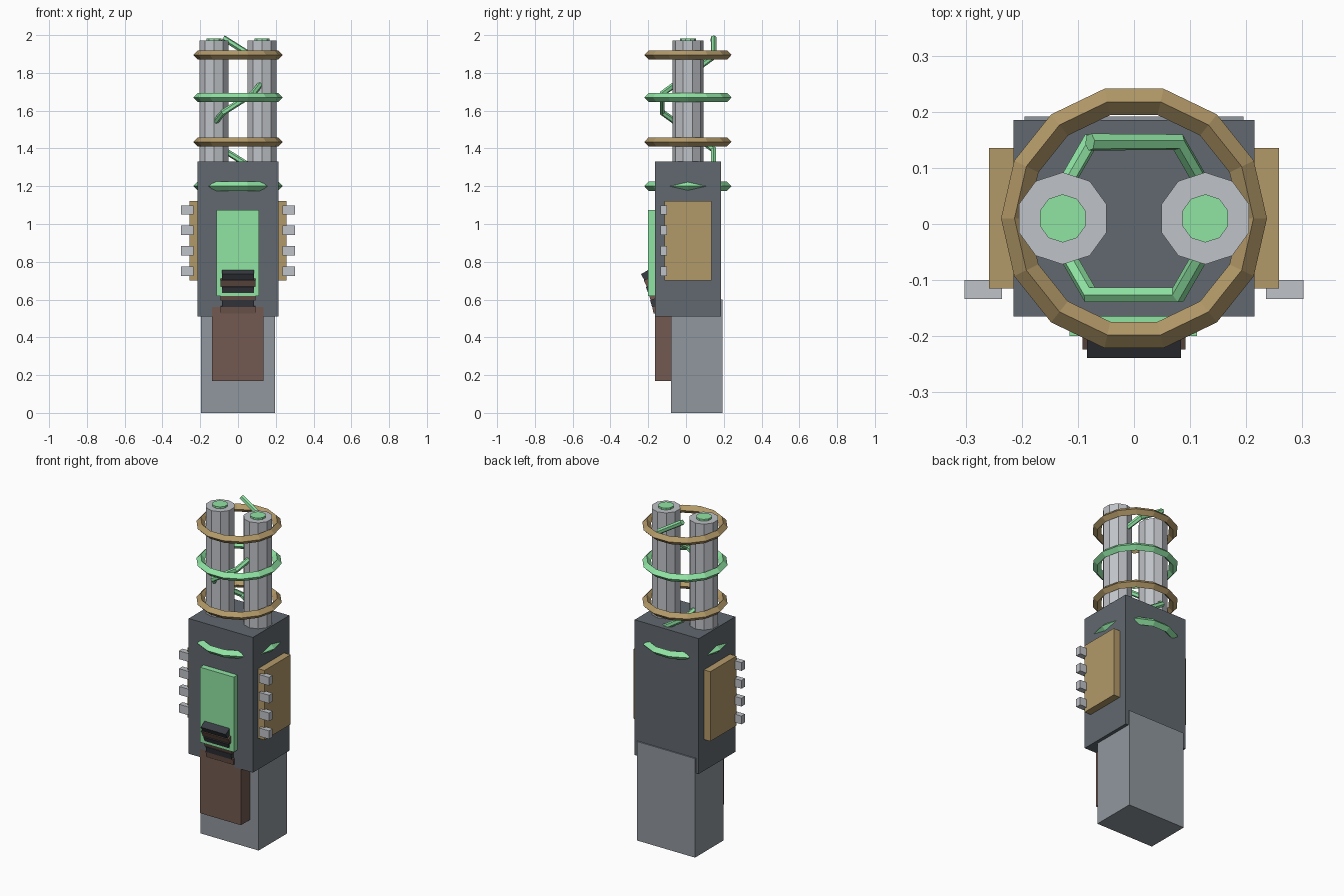
import bpy
from math import radians, cos, sin

if "Cube" in bpy.data.objects:
    bpy.data.objects.remove(bpy.data.objects["Cube"])


def material(name, rgb):
    m = bpy.data.materials.new(name)
    m.diffuse_color = (*rgb, 1)
    m.use_nodes = True
    m.node_tree.nodes["Principled BSDF"].inputs["Base Color"].default_value = m.diffuse_color
    return m


SLATE = material("slate", (0.12, 0.14, 0.16))
STEEL = material("steel", (0.28, 0.31, 0.34))
SILVER = material("silver", (0.52, 0.54, 0.57))
GREEN = material("green", (0.28, 0.78, 0.37))
TAN = material("tan", (0.45, 0.32, 0.14))
BROWN = material("brown", (0.17, 0.10, 0.08))
DARK = material("dark", (0.04, 0.045, 0.055))


def finish(name, mat):
    ob = bpy.context.object
    ob.name = name
    ob.data.materials.append(mat)
    return ob


def box(name, mat, x, y, z, tilt=0):
    """Box from (min, max) ranges, tilted about its own x axis."""
    centre = [(a + b) / 2 for a, b in (x, y, z)]
    bpy.ops.mesh.primitive_cube_add(size=1, location=centre)
    ob = finish(name, mat)
    ob.scale = [b - a for a, b in (x, y, z)]
    ob.rotation_euler.x = tilt
    return ob


def cylinder(name, mat, x, r, z0, z1):
    bpy.ops.mesh.primitive_cylinder_add(vertices=10, radius=r, depth=z1 - z0,
                                        location=(x, 0.01, (z0 + z1) / 2))
    return finish(name, mat)


# Handle, grip and main housing
box("handle", STEEL, (-0.195, 0.195), (-0.08, 0.192), (0, 0.6))
box("grip_panel", BROWN, (-0.138, 0.135), (-0.165, -0.07), (0.17, 0.56))
box("housing", SLATE, (-0.215, 0.215), (-0.165, 0.185), (0.51, 1.33))
box("front_screen", GREEN, (-0.115, 0.112), (-0.2, -0.15), (0.62, 1.075))

# Ribbed thumb lever, leaning outward towards the top
for i in range(6):
    t = i / 5
    y = -0.148 - 0.055 * t ** 1.2
    z = 0.55 + 0.183 * t
    brown = i % 2 == 0
    w = 0.092 if brown else 0.084
    d = 0.028 if brown else 0.03
    box("lever_rib", BROWN if brown else DARK, (-w, w), (y - d, y + d),
        (z - 0.019, z + 0.019), radians(12 + 18 * t))

# Side plates with studs, twin barrels with glowing cores
for s in (-1, 1):
    box("side_plate", TAN, sorted((s * 0.2, s * 0.258)), (-0.115, 0.135), (0.7, 1.122))
    for z in (0.75, 0.858, 0.966, 1.074):
        box("side_stud", SILVER, sorted((s * 0.235, s * 0.302)), (-0.134, -0.1),
            (z - 0.025, z + 0.025))
    cylinder("barrel", SILVER, s * 0.127, 0.082, 1.25, 1.972)
    cylinder("barrel_core", GREEN, s * 0.127, 0.043, 1.9, 1.983)

# Coil rings
for z, mat in ((1.2, GREEN), (1.435, TAN), (1.67, GREEN), (1.895, TAN)):
    bpy.ops.mesh.primitive_torus_add(major_segments=14, minor_segments=4,
                                     major_radius=0.213, minor_radius=0.024,
                                     location=(0, 0.01, z))
    finish("coil_ring", mat)

# Helical wire winding around the barrels, six points per turn
curve = bpy.data.curves.new("helix_wire", "CURVE")
curve.dimensions = "3D"
curve.bevel_depth = 0.016
curve.bevel_resolution = 1
curve.use_fill_caps = True
spline = curve.splines.new("POLY")
spline.points.add(8)
for i, p in enumerate(spline.points):
    a = radians(60 * i)
    p.co = (0.157 * cos(a), 0.01 + 0.157 * sin(a), 1.197 + 0.0985 * i, 1)
    p.radius = 1
spline.use_smooth = False
curve.materials.append(GREEN)
wire = bpy.data.objects.new("helix_wire", curve)
bpy.context.collection.objects.link(wire)
